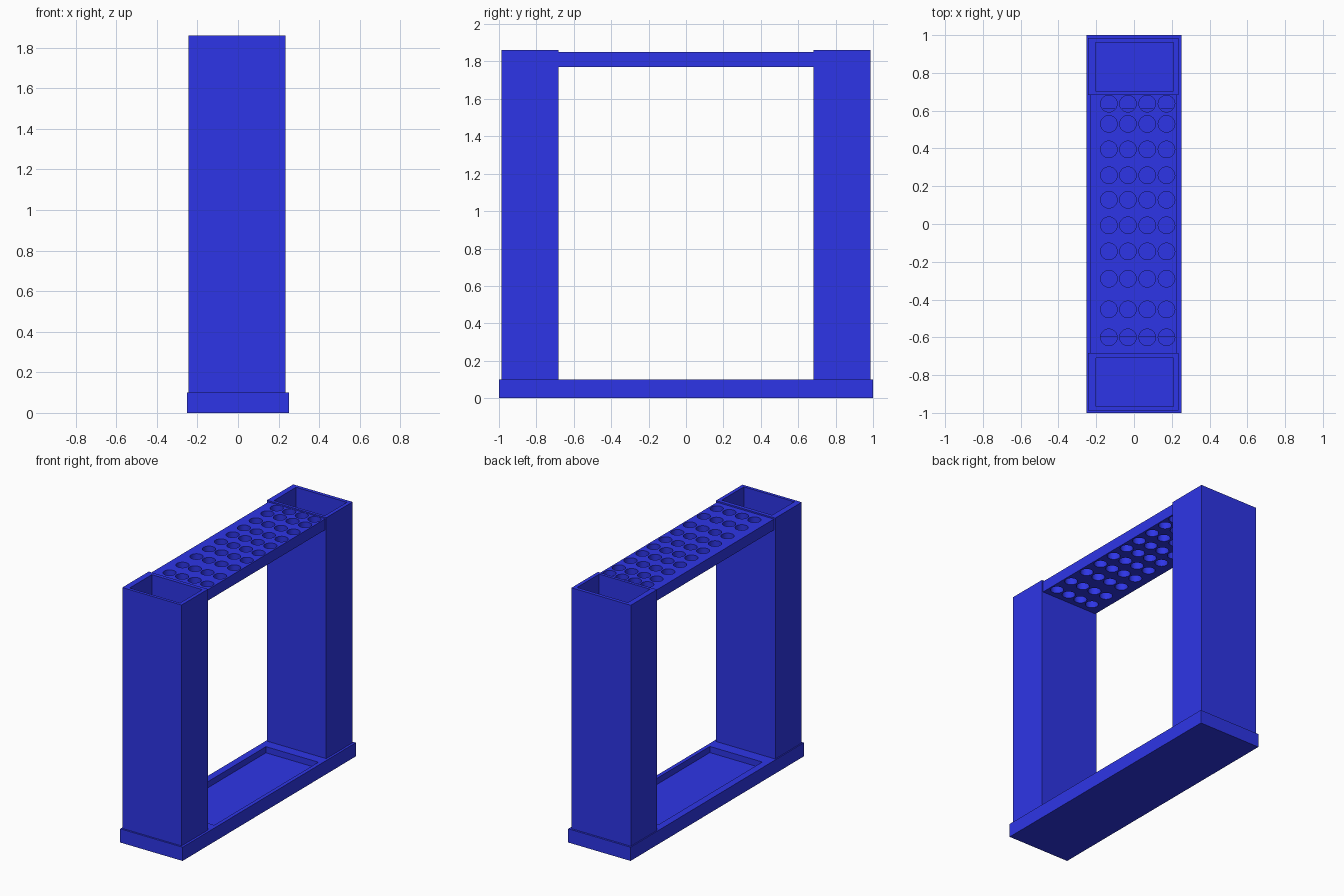
import bpy, bmesh, math

if "Cube" in bpy.data.objects:
    bpy.data.objects.remove(bpy.data.objects["Cube"])

blue = bpy.data.materials.new("royal blue")
blue.diffuse_color = (0.027, 0.036, 0.8, 1)
blue.use_nodes = True
blue.node_tree.nodes["Principled BSDF"].inputs["Base Color"].default_value = blue.diffuse_color


def make_object(name, bm):
    bmesh.ops.recalc_face_normals(bm, faces=bm.faces)
    mesh = bpy.data.meshes.new(name)
    bm.to_mesh(mesh)
    bm.free()
    mesh.materials.append(blue)
    obj = bpy.data.objects.new(name, mesh)
    bpy.context.collection.objects.link(obj)
    return obj


def open_box(name, outer, inner, bottom, top, floor):
    """Box with a rectangular pocket in its top; rectangles are x0, x1, y0, y1."""
    bm = bmesh.new()

    def ring(rect, z):
        x0, x1, y0, y1 = rect
        return [bm.verts.new((x, y, z)) for x, y in ((x0, y0), (x1, y0), (x1, y1), (x0, y1))]

    rings = [ring(outer, bottom), ring(outer, top), ring(inner, top), ring(inner, floor)]
    for a, b in zip(rings, rings[1:]):
        for i in range(4):
            j = (i + 1) % 4
            bm.faces.new((a[i], a[j], b[j], b[i]))
    bm.faces.new(rings[0])
    bm.faces.new(rings[-1])
    return make_object(name, bm)


# Base with shallow tray between the towers
open_box("base_tray", (-0.252, 0.252, -1, 1), (-0.20, 0.224, -0.595, 0.608), 0, 0.10, 0.055)

# Hollow towers
open_box("front_tower", (-0.244, 0.235, -0.987, -0.682), (-0.20, 0.208, -0.965, -0.71), 0.10, 1.86, 0.105)
open_box("back_tower", (-0.244, 0.235, 0.683, 0.986), (-0.203, 0.208, 0.705, 0.96), 0.10, 1.86, 0.105)

# Top shelf
bm = bmesh.new()
bmesh.ops.create_cube(bm, size=1)
for v in bm.verts:
    v.co.x = -0.233 if v.co.x < 0 else 0.227
    v.co.y = -0.683 if v.co.y < 0 else 0.684
    v.co.z = 1.77 if v.co.z < 0 else 1.85
shelf = make_object("perforated_shelf", bm)

# Grid of round holes through the shelf
bm = bmesh.new()
for y in (0.637, 0.53, 0.395, 0.258, 0.128, -0.007, -0.145, -0.29, -0.452, -0.6):
    for x in (-0.133, -0.032, 0.07, 0.172):
        made = bmesh.ops.create_cone(bm, cap_ends=True, segments=32, radius1=0.044,
                                     radius2=0.044, depth=0.3)
        bmesh.ops.translate(bm, verts=made["verts"], vec=(x, y, 1.81))
cutter = make_object("hole_cutter", bm)
cutter.hide_render = True

cut = shelf.modifiers.new("holes", "BOOLEAN")
cut.operation = "DIFFERENCE"
cut.solver = "EXACT"
cut.object = cutter
bpy.context.view_layer.objects.active = shelf
shelf.select_set(True)
bpy.ops.object.modifier_apply(modifier=cut.name)
bpy.data.objects.remove(cutter)
bpy.ops.object.shade_smooth_by_angle(angle=math.radians(30))
